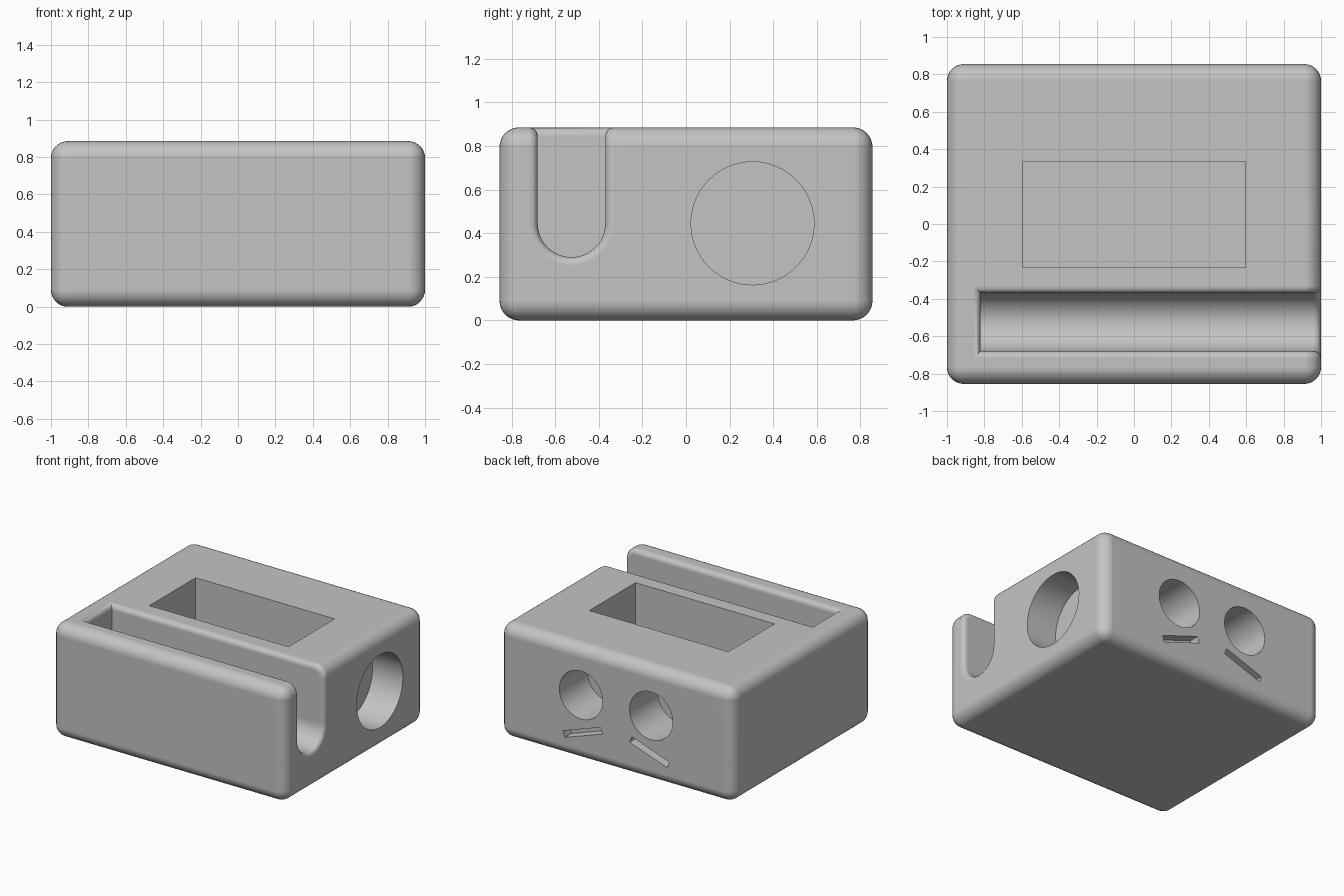
import bpy, bmesh, math
from mathutils import Matrix, Vector

cube = bpy.data.objects.get("Cube")
if cube:
    bpy.data.objects.remove(cube, do_unlink=True)

H, HALF_Y, ROUND = 0.885, 0.855, 0.09

grey = bpy.data.materials.new("plain grey")
grey.use_nodes = True
colour = (0.55, 0.55, 0.55, 1)
grey.diffuse_color = colour
grey.node_tree.nodes["Principled BSDF"].inputs["Base Color"].default_value = colour


def finish(name, bm):
    bmesh.ops.recalc_face_normals(bm, faces=bm.faces)
    mesh = bpy.data.meshes.new(name)
    bm.to_mesh(mesh)
    bm.free()
    mesh.materials.append(grey)
    obj = bpy.data.objects.new(name, mesh)
    bpy.context.collection.objects.link(obj)
    return obj


def box(name, centre, size, turn=0):
    bm = bmesh.new()
    bmesh.ops.create_cube(bm, size=1)
    bm.transform(Matrix.Translation(centre) @ Matrix.Rotation(turn, 4, "Y")
                 @ Matrix.Diagonal((*size, 1)))
    return finish(name, bm)


def rod(name, start, end, radius):
    a, b = Vector(start), Vector(end)
    bm = bmesh.new()
    bmesh.ops.create_cone(bm, cap_ends=True, segments=64, radius1=radius,
                          radius2=radius, depth=(b - a).length)
    bm.transform(Matrix.Translation((a + b) / 2)
                 @ (b - a).to_track_quat("Z", "Y").to_matrix().to_4x4())
    return finish(name, bm)


def flare(x, z, r=0.04):
    """Widening of the slot close to the rounded outer surface."""
    px, pz = x - (1 - ROUND), z - (H - ROUND)
    depth = ROUND - math.hypot(max(px, 0), max(pz, 0)) - min(max(px, pz), 0)
    k = r - min(max(depth, 0), r)
    return r - math.sqrt(r * r - k * k)


def slot_cutter():
    """U-shaped groove, closed at -x, open at +x, with soft rims."""
    yc, zc, radius, start, steps = -0.525, 0.445, 0.155, -0.82, 24
    heights = [H + 0.02 - 0.005 * i for i in range(25)]
    side = [(1, 0, z) for z in heights]
    arc = [(math.cos(math.pi * i / steps), -math.sin(math.pi * i / steps), zc)
           for i in range(steps + 1)]
    outline = side + arc + [(-1, 0, z) for z in reversed(heights)]
    stations = [start] + [0.9 + 0.005 * i for i in range(25)]
    bm = bmesh.new()
    rings = []
    for x in stations:
        ring = []
        for ny, nz, z in outline:
            e = flare(x, z + nz * radius)
            shift = e if x == start else 0
            ring.append(bm.verts.new((x - shift, yc + ny * (radius + e),
                                      z + nz * (radius + e))))
        rings.append(ring)
    n = len(outline)
    for a, b in zip(rings, rings[1:]):
        for i in range(n):
            j = (i + 1) % n
            bm.faces.new((a[i], a[j], b[j], b[i]))
    # close both ends with strips across the groove
    for ring in (rings[0], rings[-1]):
        for i in range(n // 2):
            loop = [ring[i], ring[i + 1], ring[n - 2 - i], ring[n - 1 - i]]
            loop = list(dict.fromkeys(loop))
            if len(loop) > 2:
                bm.faces.new(loop)
    return finish("slot_cutter", bm)


# Rounded block
body = box("holder_block", (0, 0, H / 2), (2, 2 * HALF_Y, H))
bevel = body.modifiers.new("rounding", "BEVEL")
bevel.width, bevel.segments = ROUND, 8

# Groove, top pocket and large side recess
cutters = [
    slot_cutter(),
    box("pocket_cutter", (0, 0.05, 0.67), (1.19, 0.565, 0.66)),
    rod("side_recess_cutter", (0.74, 0.305, 0.445), (1.1, 0.305, 0.445), 0.282),
]

# Paired openings, mirrored left and right
for s in (1, -1):
    cutters += [
        rod("pocket_floor_cutter", (s * 0.46, 0.05, 0.31), (s * 0.46, 0.05, 0.5), 0.106),
        rod("base_recess_cutter", (s * 0.465, 0.325, -0.1), (s * 0.465, 0.325, 0.27), 0.278),
        rod("base_notch_cutter", (s * 0.46, 0.05, -0.1), (s * 0.46, 0.05, 0.265), 0.042),
        rod("back_recess_cutter", (s * 0.3, 0.51, 0.51), (s * 0.3, 1, 0.51), 0.185),
        rod("passage_cutter", (s * 0.3, -0.5, 0.46), (s * 0.3, 0.6, 0.46), 0.072),
        box("back_slit_cutter", (s * 0.285, HALF_Y, 0.225), (0.34, 0.16, 0.05),
            s * math.radians(19)),
    ]

for cutter in cutters:
    cut = body.modifiers.new(cutter.name, "BOOLEAN")
    cut.operation, cut.solver, cut.object = "DIFFERENCE", "EXACT", cutter
    cutter.hide_render = True

bpy.ops.object.select_all(action="DESELECT")
body.select_set(True)
bpy.context.view_layer.objects.active = body
for name in [m.name for m in body.modifiers]:
    bpy.ops.object.modifier_apply(modifier=name)
for cutter in cutters:
    bpy.data.objects.remove(cutter, do_unlink=True)

# Smooth curves, crisp openings
bpy.ops.object.shade_smooth_by_angle(angle=math.radians(30))
weighted = body.modifiers.new("even shading", "WEIGHTED_NORMAL")
weighted.keep_sharp = True
